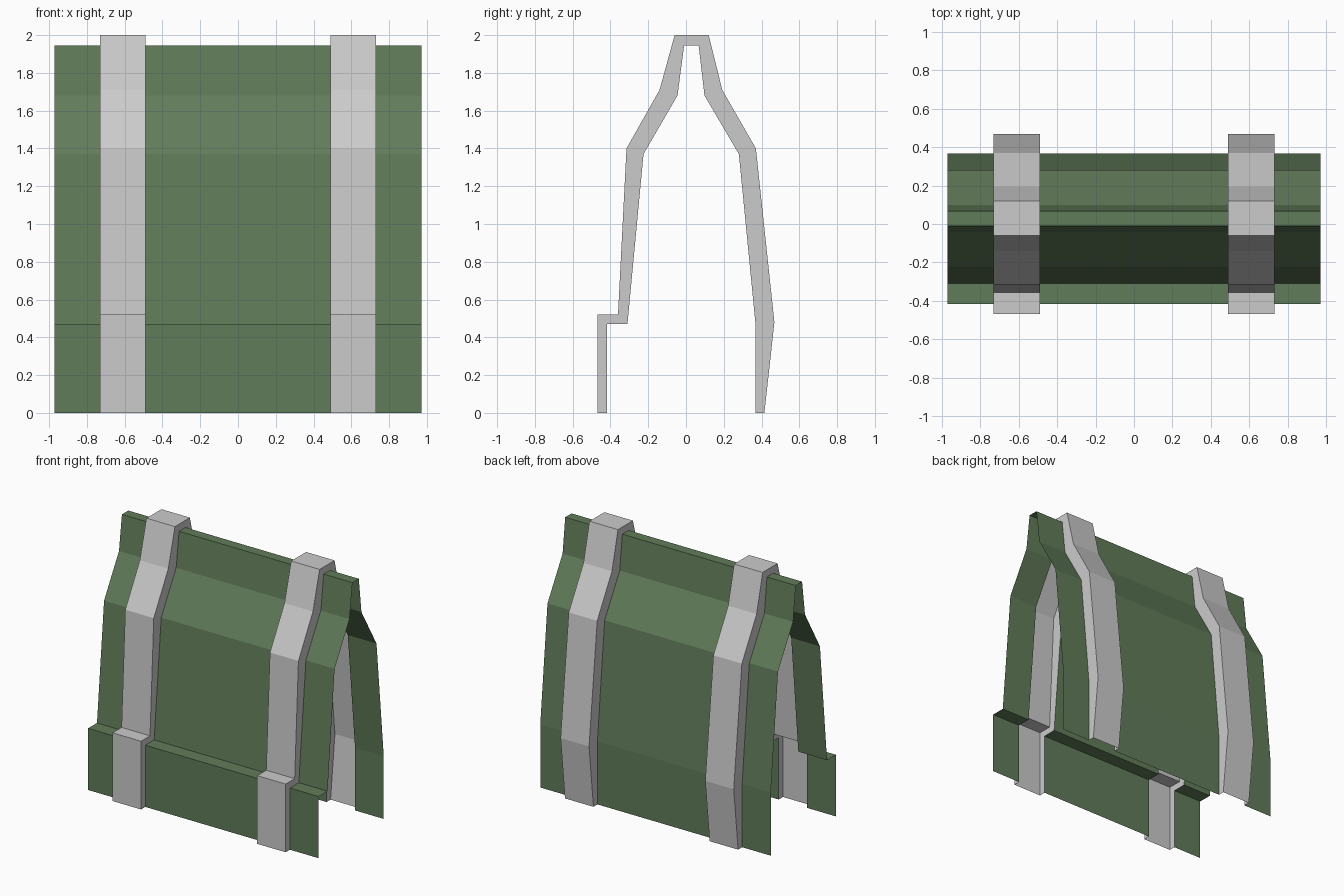
import bpy

if "Cube" in bpy.data.objects:
    bpy.data.objects.remove(bpy.data.objects["Cube"])

# Cross-sections (y, z), from the front bottom edge over the ridge to the back bottom edge
INNER = [(-0.417, 0), (-0.417, 0.47), (-0.31, 0.47), (-0.225, 1.37), (-0.045, 1.68), (-0.01, 1.945),
         (0.067, 1.945), (0.098, 1.68), (0.28, 1.37), (0.367, 0.48), (0.367, 0)]
OUTER = [(-0.468, 0), (-0.468, 0.52), (-0.36, 0.52), (-0.315, 1.40), (-0.14, 1.71), (-0.06, 2.0),
         (0.12, 2.0), (0.192, 1.71), (0.37, 1.40), (0.468, 0.48), (0.415, 0)]
N = len(INNER)
WIDTH, STRAP_IN, STRAP_OUT = 0.972, 0.49, 0.73


def loft(name, rows, material=None):
    """Skin open rows of N points each into a flat-shaded sheet."""
    verts = [(x, y, z) for x, profile in rows for y, z in profile]
    faces = [(r * N + i, (r + 1) * N + i, (r + 1) * N + i + 1, r * N + i + 1)
             for r in range(len(rows) - 1) for i in range(N - 1)]
    mesh = bpy.data.meshes.new(name)
    mesh.from_pydata(verts, [], faces)
    obj = bpy.data.objects.new(name, mesh)
    bpy.context.collection.objects.link(obj)
    if material:
        mesh.materials.append(material)
    return obj


green = bpy.data.materials.new("dark_green")
green.diffuse_color = (0.12, 0.2, 0.1, 1)
green.use_nodes = True
green.node_tree.nodes["Principled BSDF"].inputs["Base Color"].default_value = green.diffuse_color

# Folded green sheet, in three panels between the straps
for name, x0, x1 in (("left_panel", -WIDTH, -STRAP_OUT),
                     ("middle_panel", -STRAP_IN, STRAP_IN),
                     ("right_panel", STRAP_OUT, WIDTH)):
    loft(name, [(x0, INNER), (x1, INNER)], green)

# Raised straps: hollow channels with side walls, open towards the inside
for name, x0, x1 in (("left_strap", -STRAP_OUT, -STRAP_IN),
                     ("right_strap", STRAP_IN, STRAP_OUT)):
    loft(name, [(x0, INNER), (x0, OUTER), (x1, OUTER), (x1, INNER)])
